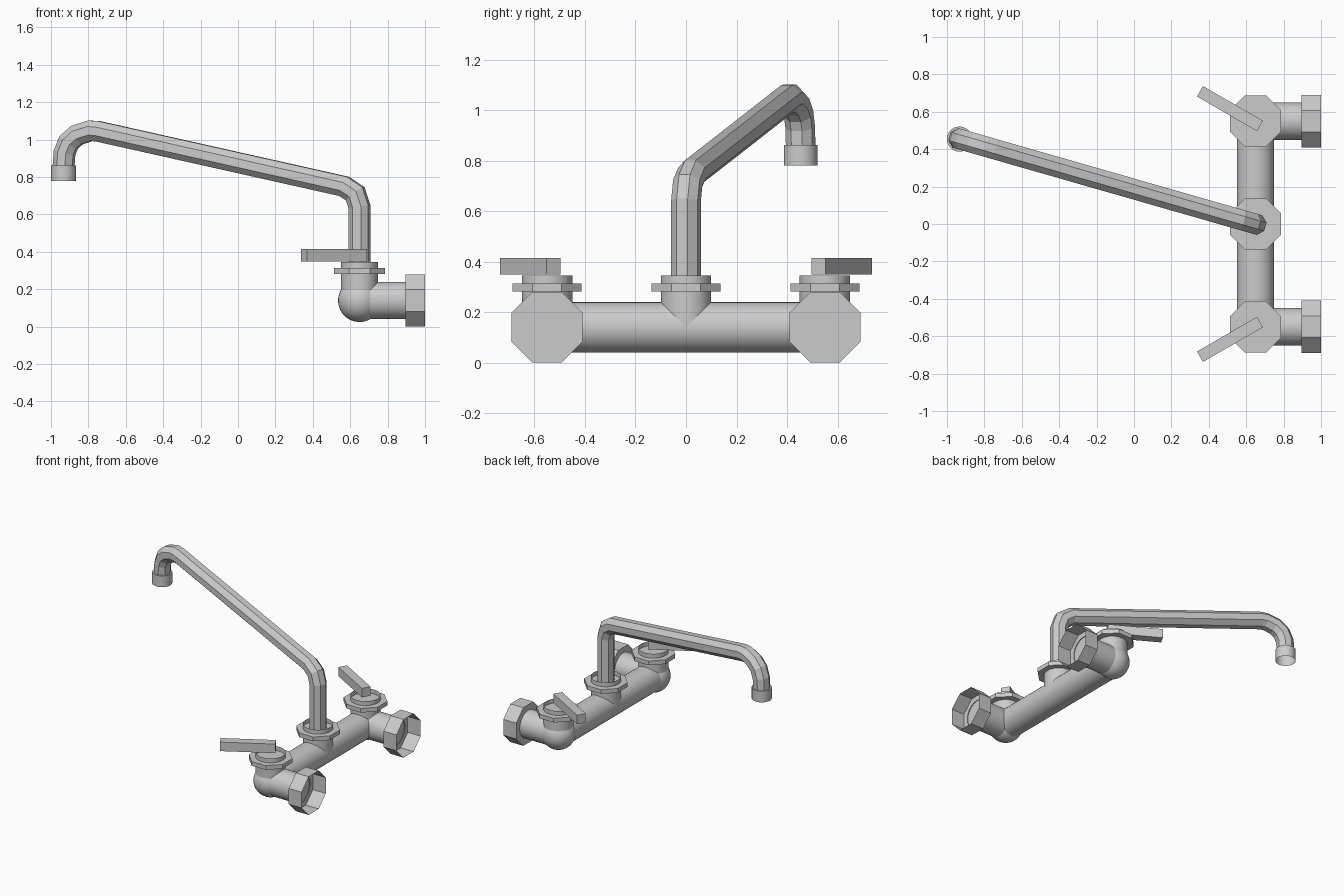
import bpy
import bmesh
import math
from mathutils import Matrix, Vector

cube = bpy.data.objects.get("Cube")
if cube:
    bpy.data.objects.remove(cube, do_unlink=True)

GREY = (0.6, 0.6, 0.6, 1.0)
metal = bpy.data.materials.new("brushed grey metal")
metal.use_nodes = True
metal.diffuse_color = GREY
metal.node_tree.nodes["Principled BSDF"].inputs["Base Color"].default_value = GREY

BODY_X, BODY_Z, PIPE_R, VALVE_Y = 0.65, 0.14, 0.1, 0.55
NUT_R = 0.137 / math.cos(math.pi / 8)
TURN = math.radians(16)


def finish(name, bm, smooth=False):
    """Turn a bmesh into a named object with the metal material."""
    mesh = bpy.data.meshes.new(name)
    bm.to_mesh(mesh)
    bm.free()
    mesh.materials.append(metal)
    obj = bpy.data.objects.new(name, mesh)
    bpy.context.collection.objects.link(obj)
    if smooth:
        bpy.ops.object.select_all(action='DESELECT')
        obj.select_set(True)
        bpy.context.view_layer.objects.active = obj
        bpy.ops.object.shade_smooth_by_angle(angle=math.radians(40))
    return obj


def tube(name, start, end, radius, sides=40, caps="", smooth=True):
    """Prism or cylinder between two points; caps lists which ends are closed."""
    start, end = Vector(start), Vector(end)
    axis = end - start
    bm = bmesh.new()
    bmesh.ops.create_cone(bm, cap_ends=True, segments=sides, radius1=radius,
                          radius2=radius, depth=axis.length)
    bmesh.ops.rotate(bm, verts=bm.verts, matrix=Matrix.Rotation(math.pi / sides, 3, 'Z'))
    bm.normal_update()
    drop = [f for f in bm.faces
            if (f.normal.z < -0.9 and "start" not in caps)
            or (f.normal.z > 0.9 and "end" not in caps)]
    bmesh.ops.delete(bm, geom=drop, context='FACES')
    spin = axis.to_track_quat('Z', 'Y').to_matrix().to_4x4()
    bm.transform(Matrix.Translation((start + end) / 2) @ spin)
    return finish(name, bm, smooth)


def collar(name, y):
    """Upright socket with an open rim and an eight-sided flange."""
    tube(name + "_socket", (BODY_X, y, BODY_Z), (BODY_X, y, 0.345), PIPE_R)
    tube(name + "_flange", (BODY_X, y, 0.282), (BODY_X, y, 0.313), NUT_R,
         sides=8, caps="start end", smooth=False)


# Cross pipe and centre socket
tube("cross_pipe", (BODY_X, -VALVE_Y, BODY_Z), (BODY_X, VALVE_Y, BODY_Z), PIPE_R)
collar("spout", 0)

# Valves at both ends: elbow, inlet, wall nut, socket and lever
for side, label in ((-1, "right"), (1, "left")):
    y = side * VALVE_Y
    collar(label + "_valve", y)

    bm = bmesh.new()
    bmesh.ops.create_uvsphere(bm, u_segments=32, v_segments=20, radius=0.115)
    bm.transform(Matrix.Translation((BODY_X, y, BODY_Z)))
    finish(label + "_elbow", bm, True)

    tube(label + "_inlet", (BODY_X, y, BODY_Z), (0.9, y, BODY_Z), PIPE_R)
    tube(label + "_wall_nut", (0.895, y, BODY_Z), (1.0, y, BODY_Z),
         0.14 / math.cos(math.pi / 8), sides=8, caps="start", smooth=False)

    bm = bmesh.new()
    bmesh.ops.create_cube(bm, size=1)
    bm.transform(Matrix.Translation((0.513, side * 0.617, 0.382))
                 @ Matrix.Rotation(side * math.radians(-30), 4, 'Z')
                 @ Matrix.Diagonal((0.37, 0.064, 0.066, 1)))
    finish(label + "_lever", bm)

# Eight-sided swivel spout swept along (reach, height) points
path = [(0, 0.31), (0, 0.64), (0.024, 0.71), (0.085, 0.75), (1.456, 1.045),
        (1.498, 1.047), (1.571, 1.025), (1.618, 0.985), (1.641, 0.93), (1.647, 0.85)]
points = [Vector((r, 0, z)) for r, z in path]
bm = bmesh.new()
rings = []
for i, p in enumerate(points):
    before = (p - points[i - 1]).normalized() if i else Vector((0, 0, 1))
    after = (points[i + 1] - p).normalized() if i + 1 < len(points) else Vector((0, 0, -1))
    along = (before + after).normalized()
    across = Vector((along.z, 0, -along.x)) / max(along.dot(before), 0.5)
    ring = []
    for k in range(8):
        a = (k + 0.5) * math.pi / 4
        offset = across * math.cos(a) + Vector((0, math.sin(a), 0))
        ring.append(bm.verts.new(p + offset * 0.059))
    rings.append(ring)
for low, high in zip(rings, rings[1:]):
    for k in range(8):
        n = (k + 1) % 8
        bm.faces.new((low[k], low[n], high[n], high[k]))
bmesh.ops.recalc_face_normals(bm, faces=bm.faces)
place = Matrix.Translation((BODY_X, 0, 0)) @ Matrix.Rotation(math.pi - TURN, 4, 'Z')
bm.transform(place)
finish("spout", bm)

# Open outlet ring at the spout tip
tip = place @ Vector((1.647, 0, 0))
tube("outlet_ring", (tip.x, tip.y, 0.78), (tip.x, tip.y, 0.862), 0.067, caps="end")
